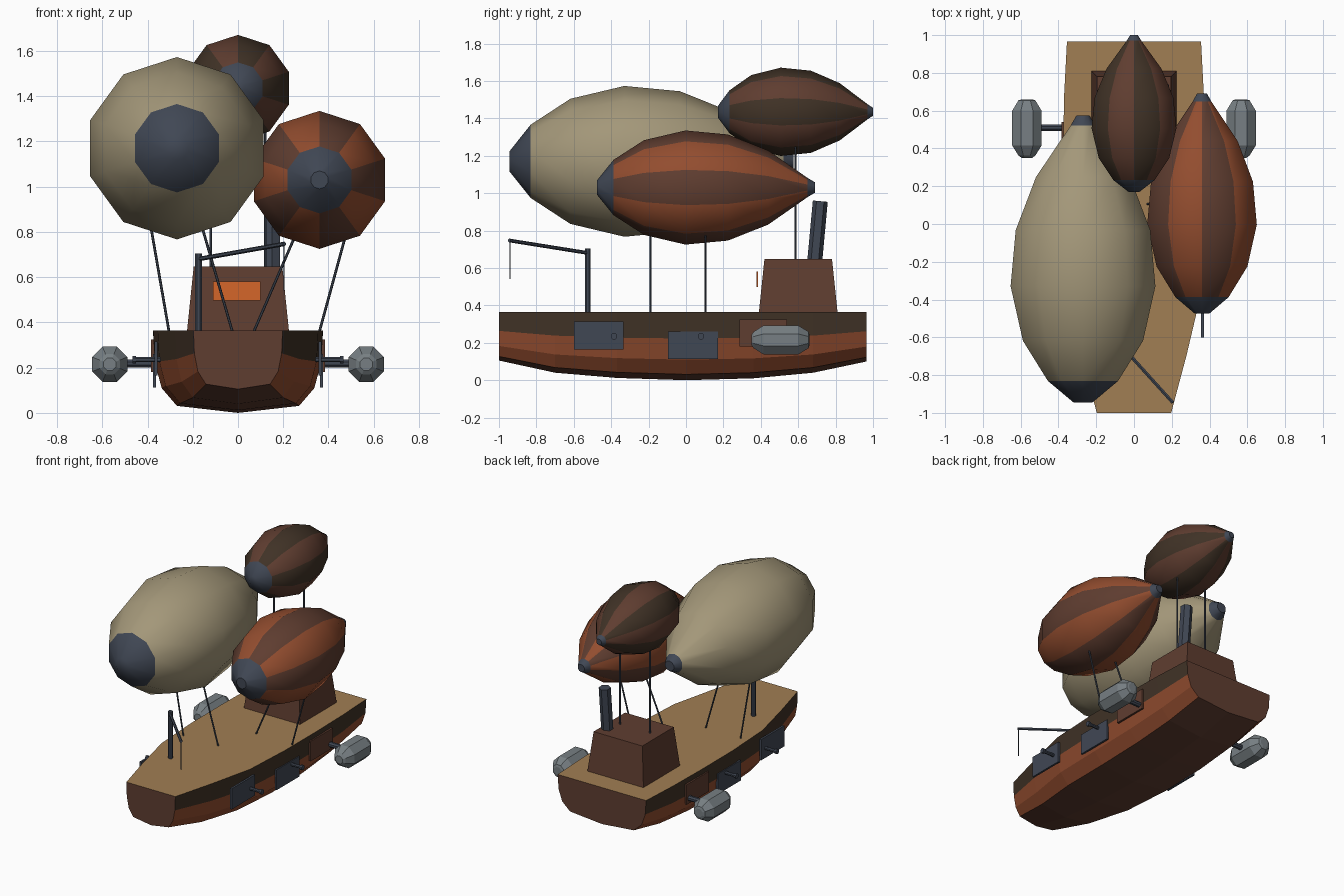
import bpy, bmesh, math
from mathutils import Vector

if "Cube" in bpy.data.objects:
    bpy.data.objects.remove(bpy.data.objects["Cube"])


def material(name, hexcode):
    def lin(c):
        return c / 12.92 if c <= 0.04045 else ((c + 0.055) / 1.055) ** 2.4
    m = bpy.data.materials.new(name)
    rgb = [lin(int(hexcode[i:i + 2], 16) / 255) for i in (0, 2, 4)]
    m.diffuse_color = (*rgb, 1)
    m.use_nodes = True
    m.node_tree.nodes["Principled BSDF"].inputs["Base Color"].default_value = m.diffuse_color
    return m


CREAM = material("cream_canvas", "A39779")
RUST = material("rust_red", "934D2F")
BROWN = material("brown_wood", "5F3D30")
DARK = material("dark_wood", "403226")
TAN = material("tan_deck", "A17E53")
SLATE = material("slate_metal", "404754")
GREY = material("grey_metal", "777F83")
ORANGE = material("orange_glass", "D5662A")


def finish(name, bm, mats, smooth=None):
    bmesh.ops.recalc_face_normals(bm, faces=bm.faces[:])
    me = bpy.data.meshes.new(name)
    bm.to_mesh(me)
    bm.free()
    for m in mats:
        me.materials.append(m)
    if smooth:
        for p in me.polygons:
            p.use_smooth = True
        me.set_sharp_from_angle(angle=math.radians(smooth))
    ob = bpy.data.objects.new(name, me)
    bpy.context.collection.objects.link(ob)
    return ob


def loft(bm, rings, rule, ends=(0, 0)):
    """Skin closed rings; rule(segment, side) gives the material index."""
    vs = [[bm.verts.new(p) for p in r] for r in rings]
    n = len(vs[0])
    for i in range(len(vs) - 1):
        for j in range(n):
            k = (j + 1) % n
            f = bm.faces.new((vs[i][j], vs[i][k], vs[i + 1][k], vs[i + 1][j]))
            f.material_index = rule(i, j)
    for ring, m in ((vs[0], ends[0]), (vs[-1], ends[1])):
        bm.faces.new(ring).material_index = m


def box(name, x, y, z, mat, top=(1, 1)):
    """Box from ranges; top scales the upper face to make a frustum."""
    bm = bmesh.new()
    cx, cy = sum(x) / 2, sum(y) / 2
    hx, hy = (x[1] - x[0]) / 2, (y[1] - y[0]) / 2
    rings = [[(cx + a * hx * s, cy + b * hy * t, h)
              for a, b in ((-1, -1), (1, -1), (1, 1), (-1, 1))]
             for h, s, t in ((z[0], 1, 1), (z[1], *top))]
    loft(bm, rings, lambda i, j: 0)
    return finish(name, bm, [mat])


def rod(name, a, b, r, mat, sides=8):
    a, b = Vector(a), Vector(b)
    q = (b - a).to_track_quat('Z', 'Y')
    bm = bmesh.new()
    rings = [[p + q @ Vector((r * math.cos(t), r * math.sin(t), 0))
              for t in (2 * math.pi * (k + 0.5) / sides for k in range(sides))]
             for p in (a, b)]
    loft(bm, rings, lambda i, j: 0)
    return finish(name, bm, [mat])


def lathe_y(name, x, z, profile, sides, mats, rule, ends, turn=0, smooth=None):
    """Revolve (y, radius) pairs about a lengthwise axis, first vertex on top."""
    bm = bmesh.new()
    angles = [2 * math.pi * (k + turn) / sides for k in range(sides)]
    rings = [[(x + r * math.sin(t), y, z + r * math.cos(t)) for t in angles]
             for y, r in profile]
    loft(bm, rings, rule, ends)
    return finish(name, bm, mats, smooth)


# Hull: lofted cross-sections, (y, half width, keel height)
DECK = 0.365
stations = [(-1, .197, .105), (-.7, .277, .04), (-.37, .355, .012), (0, .375, 0),
            (.36, .376, .01), (.68, .37, .04), (.965, .355, .1)]
section = [(1, 1), (.98, .61), (.9, .3), (.72, .085), (0, 0)]
rings = []
for y, w, k in stations:
    half = [(w * fx, y, k + fz * (DECK - k)) for fx, fz in section]
    rings.append(half + [(-px, py, pz) for px, py, pz in reversed(half[:-1])])
bands = [0, 1, 1, 2, 2, 1, 1, 0, 3]
bm = bmesh.new()
loft(bm, rings, lambda i, j: bands[j], (2, 2))
finish("hull", bm, [DARK, RUST, BROWN, TAN])

# Cabin, window and funnel
box("cabin", (-.225, .225), (.39, .81), (DECK, .648), BROWN, (.87, .86))
box("cabin_window", (-.11, .1), (.376, .385), (.497, .58), ORANGE)
rod("funnel", (.15, .685, .6), (.15, .718, .957), .04, SLATE, 6)

# Gas balloons: one shared profile of (length fraction, radius fraction)
shape = [(0, .13), (.075, .485), (.215, .83), (.405, 1), (.6, .93),
         (.785, .65), (.965, .17), (1, .09)]


def balloon(name, x, z, y0, y1, r, odd, even):
    prof = [(y0 + t * (y1 - y0), f * r) for t, f in shape]
    last = len(shape) - 2

    def rule(i, j):
        return 2 if i in (0, last) else j % 2
    lathe_y(name, x, z, prof, 10, [odd, even, SLATE], rule, (2, 2), smooth=40)


balloon("large_balloon", -.27, 1.17, -.945, .575, .403, CREAM, CREAM)
balloon("middle_balloon", .36, 1.03, -.475, .69, .305, BROWN, RUST)
balloon("small_balloon", 0, 1.435, .17, 1.0, .236, DARK, BROWN)

# Struts carrying the balloons
struts = [((-.305, -.19, .36), (-.39, -.19, .85)), ((-.025, -.19, .36), (-.17, -.19, .86)),
          ((.07, .105, .36), (.26, .105, .80)), ((.36, .105, .36), (.48, .105, .80)),
          ((-.12, .585, .63), (-.12, .585, 1.28)), ((.12, .585, .63), (.12, .585, 1.28))]
for n, (a, b) in enumerate(struts):
    rod(f"balloon_strut_{n + 1}", a, b, .006, SLATE, 6)

# Bow crane
rod("crane_post", (-.175, -.525, .35), (-.175, -.525, .705), .016, SLATE)
rod("crane_boom", (-.175, -.525, .68), (.205, -.945, .747), .01, SLATE, 6)
rod("crane_rope", (.203, -.942, .745), (.203, -.942, .54), .003, SLATE, 5)

for side, s in (("left", -1), ("right", 1)):
    # Side plates, sunk into the hull side
    for n, (x, y0, y1, z0, z1, mat) in enumerate((
            (.364, -.6, -.335, .165, .315, SLATE), (.37, -.095, .17, .113, .26, SLATE),
            (.378, .285, .54, .18, .325, BROWN))):
        box(f"{side}_side_plate_{n + 1}", sorted((s * (x - .008), s * (x + .006))),
            (y0, y1), (z0, z1), mat)
    # Guns
    for n, y in enumerate((-.385, .08)):
        rod(f"{side}_gun_barrel_{n + 1}", (s * .33, y, .235), (s * .452, y, .235), .012, SLATE)
        rod(f"{side}_gun_muzzle_{n + 1}", (s * .45, y, .235), (s * .467, y, .235), .018, SLATE)
    # Engine pod and its arm
    rod(f"{side}_engine_arm", (s * .35, .51, .218), (s * .53, .51, .218), .019, SLATE)
    pod = [(.35, .03), (.362, .048), (.415, .084), (.6, .084), (.655, .048), (.66, .03)]
    lathe_y(f"{side}_engine_pod", s * .567, .215, pod, 8, [GREY],
            lambda i, j: 0, (0, 0), turn=.5)
